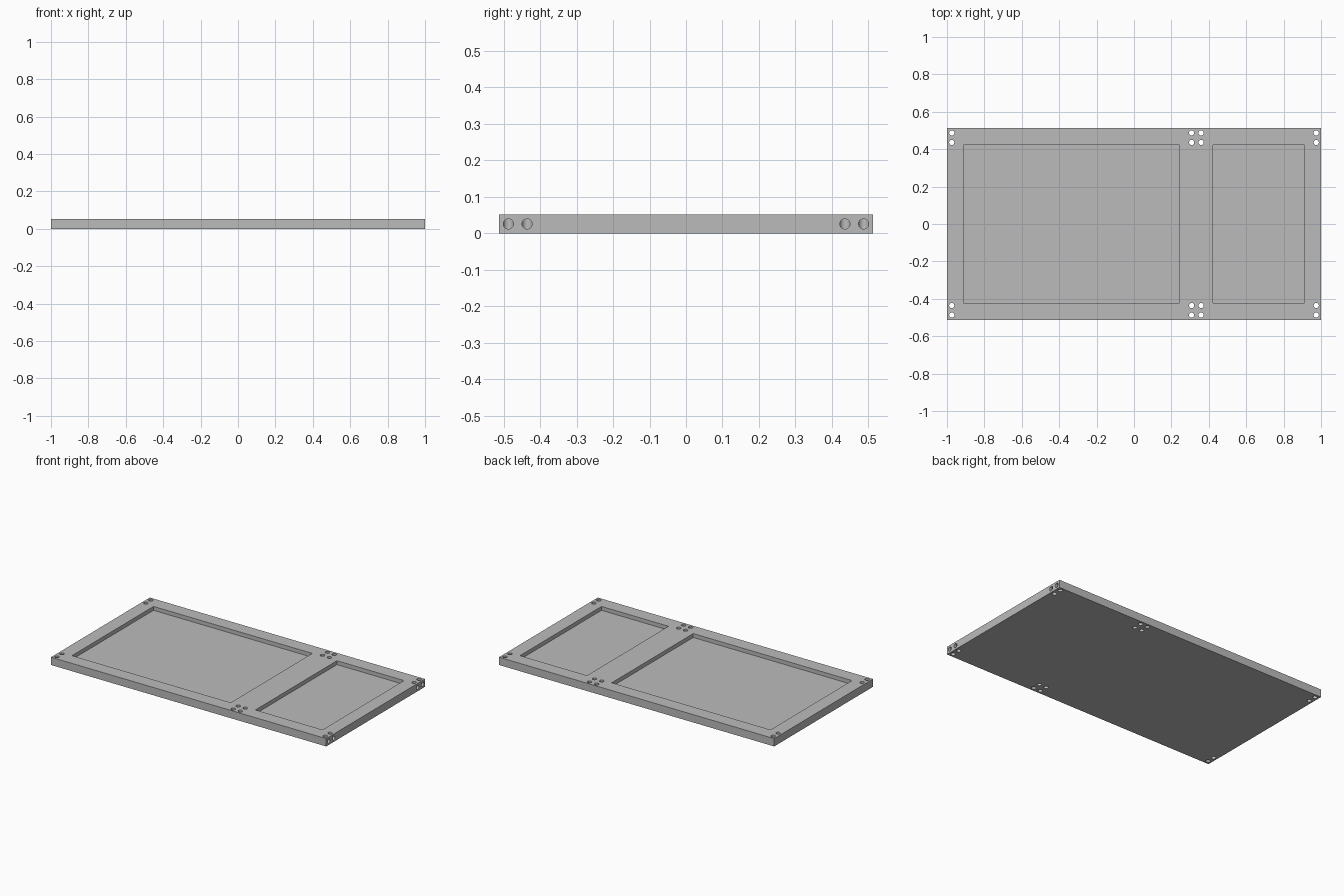
import bpy
import bmesh
from mathutils import Matrix, Vector

if "Cube" in bpy.data.objects:
    bpy.data.objects.remove(bpy.data.objects["Cube"])

U = 1 / 39               # layout module: the panel is 78 x 40 x 2 modules
THICK = 2 * U
HOLE_R = 0.54 * U


def add_box(bm, low, high):
    low, high = Vector(low), Vector(high)
    matrix = Matrix.Translation((low + high) / 2) @ Matrix.Diagonal((*(high - low), 1))
    bmesh.ops.create_cube(bm, size=1, matrix=matrix)


def add_rod(bm, centre, length, axis="Z"):
    turn = Matrix.Rotation(1.5707963, 4, "Y") if axis == "X" else Matrix()
    bmesh.ops.create_cone(bm, cap_ends=True, segments=32, radius1=HOLE_R, radius2=HOLE_R,
                          depth=length, matrix=Matrix.Translation(centre) @ turn)


def make_object(name, bm):
    mesh = bpy.data.meshes.new(name)
    bm.to_mesh(mesh)
    bm.free()
    obj = bpy.data.objects.new(name, mesh)
    bpy.context.collection.objects.link(obj)
    return obj


# Panel slab
bm = bmesh.new()
add_box(bm, (-1, -20 * U, 0), (1, 20 * U, THICK))
panel = make_object("panel", bm)

material = bpy.data.materials.new("plain grey")
material.use_nodes = True
grey = (0.5, 0.5, 0.5, 1)
material.diffuse_color = grey
material.node_tree.nodes["Principled BSDF"].inputs["Base Color"].default_value = grey
panel.data.materials.append(material)

# Two shallow pockets in the top
pockets = bmesh.new()
for x0, x1 in ((-35.5, 9.5), (16.5, 35.5)):
    add_box(pockets, (x0 * U, -16.5 * U, U), (x1 * U, 16.5 * U, 2 * THICK))

# Upright through holes at the corners and the crossbar; blind holes in the left end
upright, side = bmesh.new(), bmesh.new()
for y in (-19, -17, 17, 19):
    for x in (-38, 12, 14, 38):
        add_rod(upright, (x * U, y * U, U), 2 * THICK)
    add_rod(side, (39 * U, y * U, U), 2 * U, "X")

# Cut everything out of the slab
bpy.context.view_layer.objects.active = panel
for name, cutter_bm in (("pocket_cutter", pockets), ("upright_hole_cutter", upright),
                        ("side_hole_cutter", side)):
    cutter = make_object(name, cutter_bm)
    cutter.hide_render = True
    mod = panel.modifiers.new(name, "BOOLEAN")
    mod.operation = "DIFFERENCE"
    mod.solver = "EXACT"
    mod.object = cutter
    bpy.ops.object.modifier_apply(modifier=mod.name)
    bpy.data.objects.remove(cutter)

# Smooth hole walls, crisp edges
bpy.ops.object.select_all(action="DESELECT")
panel.select_set(True)
bpy.ops.object.shade_smooth_by_angle()
